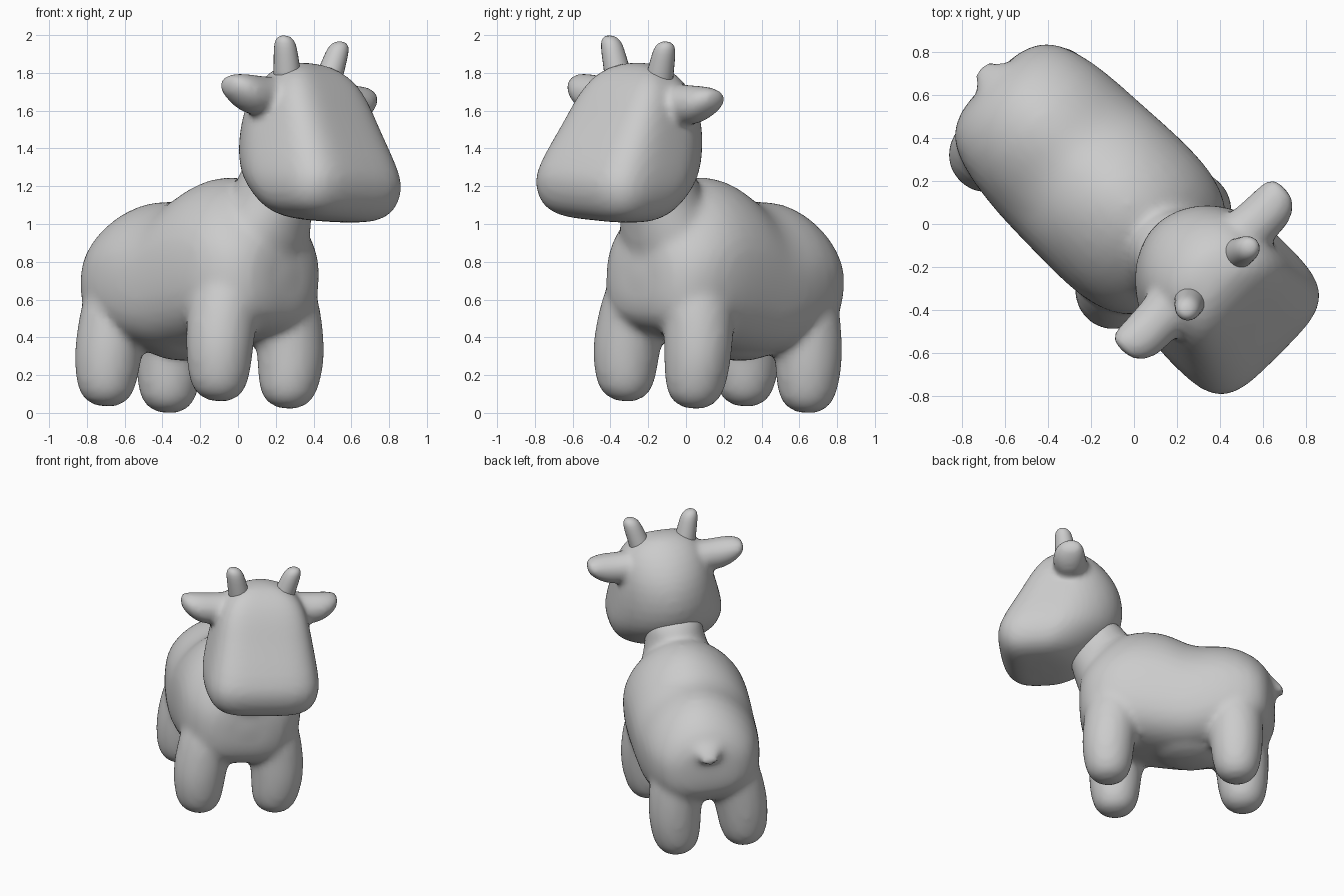
import bpy, bmesh, math
from mathutils import Vector, Matrix

# Built facing +X with Y as its left, then turned and leaned as a whole
POSE = (Matrix.Translation((-0.035, -0.035, 0)) @ Matrix.Rotation(math.radians(-45), 4, 'Z')
        @ Matrix.Rotation(math.radians(-4.3), 4, 'X'))
X, Y, Z = Vector((1, 0, 0)), Vector((0, 1, 0)), Vector((0, 0, 1))


def power(c, p):
    return math.copysign(abs(c) ** (2 / p), c)


def loft(bm, rings, a, b, p_pos=2, p_neg=2, n=24):
    """Skin rings of (x, y, z, radius_a, radius_b); p_* square off each side of axis a."""
    loops = []
    for x, y, z, ra, rb in rings:
        loop = []
        for i in range(n):
            t = 2 * math.pi * (i + 0.5) / n
            p = p_pos if math.cos(t) > 0 else p_neg
            loop.append(bm.verts.new(Vector((x, y, z)) + a * ra * power(math.cos(t), p)
                                     + b * rb * power(math.sin(t), p)))
        loops.append(loop)
    for l0, l1 in zip(loops, loops[1:]):
        for i in range(n):
            j = (i + 1) % n
            bm.faces.new((l0[i], l0[j], l1[j], l1[i]))
    bm.faces.new(loops[0])
    bm.faces.new(loops[-1])


def finish(bm, name, voxel=0, smooth=0):
    bmesh.ops.recalc_face_normals(bm, faces=bm.faces)
    me = bpy.data.meshes.new(name)
    bm.to_mesh(me)
    bm.free()
    me.shade_smooth()
    ob = bpy.data.objects.new(name, me)
    bpy.context.collection.objects.link(ob)
    ob.matrix_world = POSE
    ob.modifiers.new("Round", 'SUBSURF').levels = 1
    ob.modifiers["Round"].render_levels = 1
    if voxel:
        rm = ob.modifiers.new("Blend", 'REMESH')
        rm.mode, rm.voxel_size, rm.use_smooth_shade = 'VOXEL', voxel, True
        sm = ob.modifiers.new("Soften", 'SMOOTH')
        sm.factor, sm.iterations = 0.5, smooth
    return ob


# Body: barrel, neck, four legs and tail blended together
bm = bmesh.new()
barrel = [  # x, top, bottom, half width
    (-0.955, 0.83, 0.60, 0.12), (-0.93, 0.92, 0.50, 0.26), (-0.84, 1.04, 0.42, 0.355),
    (-0.66, 1.13, 0.36, 0.40), (-0.50, 1.12, 0.32, 0.415), (-0.38, 1.14, 0.31, 0.42),
    (-0.26, 1.23, 0.32, 0.425), (-0.10, 1.265, 0.35, 0.43), (0.06, 1.245, 0.38, 0.425),
    (0.20, 1.15, 0.41, 0.39), (0.31, 1.04, 0.46, 0.31), (0.37, 0.93, 0.56, 0.18)]
loft(bm, [(x, 0, (t + b) / 2, (t - b) / 2, w) for x, t, b, w in barrel], Z, Y, 1.8, 3.0)
loft(bm, [(0.10, 0, 0.72, 0.24, 0.30), (0.14, 0, 0.92, 0.25, 0.29), (0.185, 0, 1.06, 0.25, 0.235),
          (0.23, 0, 1.18, 0.215, 0.195), (0.27, 0, 1.38, 0.2, 0.2)], X, Y)
loft(bm, [(-0.62, 0, 0.42, 0.08, 0.10), (-0.55, 0, 0.42, 0.13, 0.22), (-0.38, 0, 0.43, 0.165, 0.30),
          (-0.2, 0, 0.45, 0.15, 0.26), (-0.08, 0, 0.46, 0.08, 0.12)], Z, Y)


def leg(x, y, z, lean, lift):
    """Rounded foot rising into a shoulder or hip; lean shifts the top along x."""
    profile = [(0.0, 0.04), (0.02, 0.10), (0.07, 0.145), (0.16, 0.168), (0.28, 0.18),
               (0.42, 0.187), (0.56, 0.192), (0.70, 0.18), (0.80, 0.14), (0.86, 0.06)]
    rings = []
    for h, r in profile:
        up = max(0, h - 0.28)
        side = abs(y) + lift * min(h, 0.3) / 0.3 - 0.08 * up - 0.32 * up * up
        rings.append((x + lean * up, math.copysign(side, y), z + h, r, r))
    loft(bm, rings, X, Y)


for s in (-1, 1):
    leg(0.155, s * 0.258, 0.04, -0.10, 0.012)
    leg(-0.715, s * 0.232, 0.015, 0.04, 0.0)
loft(bm, [(-0.84, 0, 0.88, 0.08, 0.17), (-0.93, 0, 0.85, 0.06, 0.12),
          (-0.99, 0, 0.81, 0.04, 0.065), (-1.035, 0, 0.775, 0.024, 0.027)], Z, Y)
finish(bm, "body", 0.024, 9)

# Head: horizontal slices, round at the back and square at the muzzle, plus ears
bm = bmesh.new()
slices = [  # z, back, front, half width
    (1.018, 0.48, 0.75, 0.19), (1.045, 0.37, 0.83, 0.30), (1.10, 0.27, 0.885, 0.36),
    (1.19, 0.17, 0.915, 0.39), (1.28, 0.095, 0.91, 0.387), (1.42, 0.065, 0.83, 0.358),
    (1.56, 0.08, 0.745, 0.328), (1.67, 0.13, 0.685, 0.303), (1.77, 0.21, 0.615, 0.25),
    (1.83, 0.29, 0.54, 0.17), (1.86, 0.36, 0.47, 0.06)]
loft(bm, [((k + f) / 2, 0.008, z, (f - k) / 2, w) for z, k, f, w in slices], X, Y, 4.0, 1.9, 32)
for s in (-1, 1):
    ear = [(0.39, 0.18, 1.67, 0.14, 0.11), (0.395, 0.29, 1.66, 0.115, 0.105),
           (0.40, 0.38, 1.66, 0.115, 0.11), (0.395, 0.46, 1.68, 0.11, 0.09),
           (0.38, 0.515, 1.70, 0.085, 0.06), (0.37, 0.54, 1.71, 0.045, 0.03)]
    loft(bm, [(x, s * y, z, ra, rb) for x, y, z, ra, rb in ear], X, Z, n=16)
finish(bm, "head", 0.02, 5)

# Horns
for s, side in ((-1, "right"), (1, "left")):
    bm = bmesh.new()
    horn = [(0.43, 0.135, 1.70, 0.085), (0.44, 0.158, 1.80, 0.075), (0.45, 0.184, 1.89, 0.068),
            (0.455, 0.20, 1.95, 0.06), (0.457, 0.207, 1.975, 0.043), (0.458, 0.21, 1.988, 0.018)]
    loft(bm, [(x, s * y, z, r, r) for x, y, z, r in horn], X, Y, n=12)
    finish(bm, side + "_horn")
